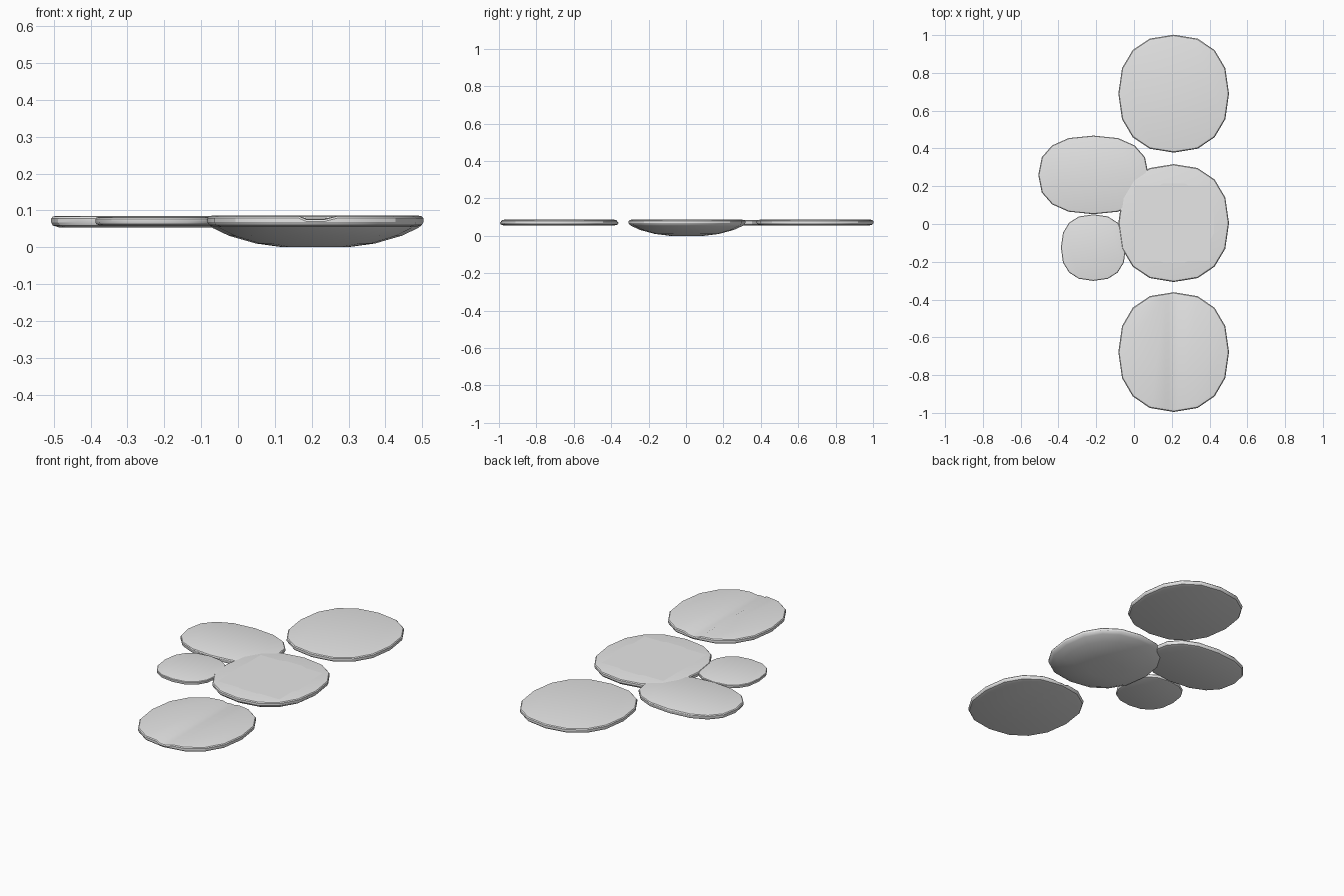
import bpy, bmesh, math
from mathutils import Vector

cube = bpy.data.objects.get("Cube")
if cube:
    bpy.data.objects.remove(cube)

grey = bpy.data.materials.new("plain grey")
grey.use_nodes = True
colour = (0.8, 0.8, 0.8, 1)
grey.diffuse_color = colour
grey.node_tree.nodes["Principled BSDF"].inputs["Base Color"].default_value = colour

TOP = 0.086
SLAB = [(0.93, 0.055), (0.985, 0.06), (1, 0.068), (1, 0.079), (0.985, 0.084), (0.95, TOP)]
DOME = [(0.3, 0), (0.55, 0.01), (0.8, 0.031), (0.95, 0.052)]


def outline(hx, hy, power, count=16):
    """Rounded-rectangle outline as a superellipse."""
    points = []
    for i in range(count):
        a = math.tau * i / count
        c, s = math.cos(a), math.sin(a)
        points.append((hx * math.copysign(abs(c) ** (2 / power), c),
                       hy * math.copysign(abs(s) ** (2 / power), s)))
    return points


def finish(name, bm):
    mesh = bpy.data.meshes.new(name)
    bm.to_mesh(mesh)
    bm.free()
    mesh.materials.append(grey)
    obj = bpy.data.objects.new(name, mesh)
    bpy.context.collection.objects.link(obj)
    bpy.ops.object.select_all(action='DESELECT')
    obj.select_set(True)
    bpy.context.view_layer.objects.active = obj
    bpy.ops.object.shade_smooth_by_angle(angle=math.radians(25))
    return obj


def pebble(cx, cy, hx, hy, power, profile):
    """Stack scaled copies of the outline and skin them."""
    bm = bmesh.new()
    shape = outline(hx, hy, power)
    rings = [[bm.verts.new((cx + x * k, cy + y * k, z)) for x, y in shape]
             for k, z in profile]
    n = len(shape)
    for low, high in zip(rings, rings[1:]):
        for i in range(n):
            j = (i + 1) % n
            bm.faces.new((low[i], low[j], high[j], high[i]))
    bm.faces.new(rings[0][::-1])
    bm.faces.new(rings[-1])
    return bm


# Plain slabs
finish("back_slab", pebble(0.21, 0.69, 0.293, 0.312, 2.3, SLAB))
finish("left_wide_slab", pebble(-0.215, 0.26, 0.292, 0.208, 2.4,
                                [(k, z - 0.001) for k, z in SLAB]))
finish("left_small_slab", pebble(-0.215, -0.125, 0.172, 0.176, 2.4,
                                 [(k, 0.07 + (z - 0.07) * 0.75) for k, z in SLAB]))

# Middle slab with a domed underside
finish("domed_slab", pebble(0.21, 0.005, 0.293, 0.312, 2.3, DOME + SLAB[1:]))

# Front slab with a shallow groove along its top
bm = pebble(0.21, -0.678, 0.293, 0.317, 2.3, SLAB)
for x in (0.165, 0.185, 0.235, 0.27):
    bmesh.ops.bisect_plane(bm, geom=bm.verts[:] + bm.edges[:] + bm.faces[:],
                           plane_co=Vector((x, 0, 0)), plane_no=Vector((1, 0, 0)))
for v in bm.verts:
    if 0.18 < v.co.x < 0.24 and v.co.z > 0.075:
        v.co.z -= 0.009
finish("grooved_slab", bm)

# Thin square and disc laid on the middle slab
bm = bmesh.new()
bmesh.ops.create_grid(bm, x_segments=1, y_segments=1, size=0.2)
bmesh.ops.translate(bm, verts=bm.verts, vec=(0.205, 0.003, TOP + 0.0006))
finish("square_sheet", bm)

bm = bmesh.new()
bmesh.ops.create_circle(bm, cap_ends=True, segments=12, radius=0.218)
for v in bm.verts:
    angle = math.atan2(v.co.y, v.co.x) + math.pi / 12
    v.co = (0.212 + 0.218 * math.cos(angle), 0.005 + 0.218 * math.sin(angle), TOP + 0.0012)
finish("disc_sheet", bm)
